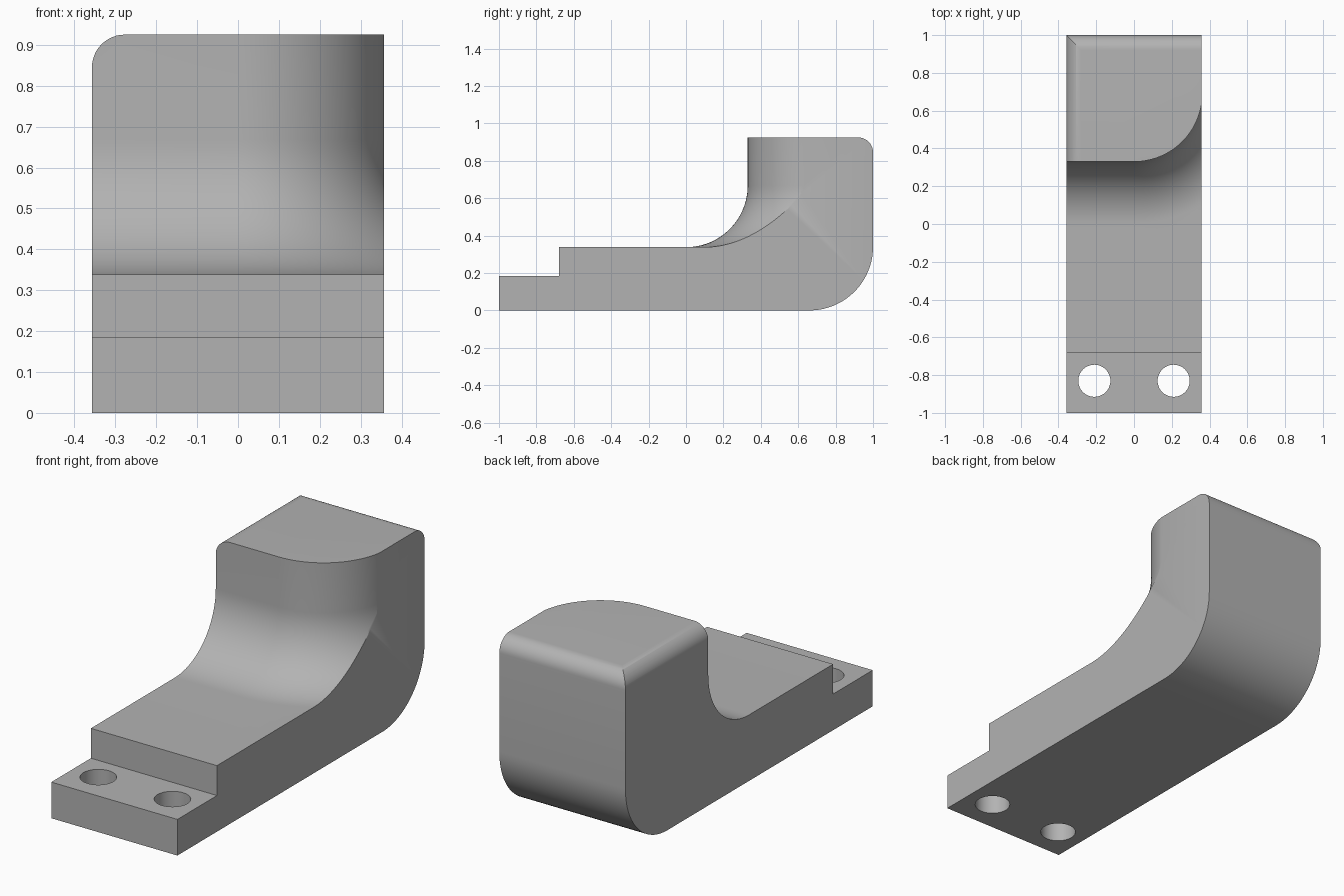
import bpy, bmesh, math
from mathutils import Vector

if "Cube" in bpy.data.objects:
    bpy.data.objects.remove(bpy.data.objects["Cube"], do_unlink=True)

HALF_W, TOP, DECK = 0.357, 0.925, 0.338
FILLET = 0.33        # concave sweep between deck and column
CORNER = 0.362       # plan radius of the column corner
WALL_Y = 0.33        # front wall of the column

grey = bpy.data.materials.new("plain grey")
grey.use_nodes = True
grey.diffuse_color = (0.45, 0.45, 0.45, 1)
grey.node_tree.nodes["Principled BSDF"].inputs["Base Color"].default_value = (0.45, 0.45, 0.45, 1)


def arc(cx, cy, r, start, end, n=20):
    angles = [math.radians(start + (end - start) * i / n) for i in range(n + 1)]
    return [(cx + r * math.cos(a), cy + r * math.sin(a)) for a in angles]


def loft(name, rings):
    """Closed solid from a row of matching closed rings."""
    bm = bmesh.new()
    rows = [[bm.verts.new(p) for p in ring] for ring in rings]
    for a, b in zip(rows, rows[1:]):
        for i in range(len(a)):
            j = (i + 1) % len(a)
            bm.faces.new((a[i], a[j], b[j], b[i]))
    bm.faces.new(rows[0])
    bm.faces.new(rows[-1])
    bmesh.ops.recalc_face_normals(bm, faces=bm.faces)
    mesh = bpy.data.meshes.new(name)
    bm.to_mesh(mesh)
    bm.free()
    mesh.materials.append(grey)
    obj = bpy.data.objects.new(name, mesh)
    bpy.context.collection.objects.link(obj)
    return obj


def combine(target, tool, operation):
    mod = target.modifiers.new(operation, "BOOLEAN")
    mod.operation, mod.solver, mod.object = operation, "EXACT", tool
    bpy.ops.object.select_all(action="DESELECT")
    bpy.context.view_layer.objects.active = target
    target.select_set(True)
    bpy.ops.object.modifier_apply(modifier=mod.name)
    bpy.data.objects.remove(tool, do_unlink=True)


# Side profile: stepped front tab, rounded back edges
side = [(-1, 0)] + arc(0.66, 0.34, 0.34, -90, 0) + arc(0.92, TOP - 0.08, 0.08, 0, 90, 12)
side += [(-0.68, TOP), (-0.68, 0.185), (-1, 0.185)]
body = loft("bracket_body", [[(x, y, z) for y, z in side] for x in (-HALF_W, HALF_W)])

# Front profile: rounds the top edge on one side
front = [(-HALF_W, -0.2), (0.6, -0.2), (0.6, 1.2), (-0.277, 1.2)]
front = [(-HALF_W, -0.2), (0.6, -0.2), (0.6, TOP + 0.0002)]
front += arc(-HALF_W + 0.08, TOP - 0.08, 0.0802, 90, 180, 12)
edge_tool = loft("edge_tool", [[(x, y, z) for x, z in front] for y in (-1.5, 1.5)])
combine(body, edge_tool, "INTERSECT")

# Concave fillet section swept along the wall and round the column corner
section = [(0, 1.3)] + arc(FILLET, DECK + FILLET, FILLET, 180, 270, 24) + [(2, DECK), (2, 1.3)]
centre = Vector((0, WALL_Y + CORNER, 0))
path = [(Vector((-1, WALL_Y, 0)), Vector((0, -1, 0)))]
for c, s in arc(0, 0, 1, -90, -3, 28):
    n = Vector((c, s, 0))
    path.append((centre + n * CORNER, n))
sweep_tool = loft("sweep_tool", [[p + n * d + Vector((0, 0, z)) for d, z in section] for p, n in path])
combine(body, sweep_tool, "DIFFERENCE")

# Two mounting holes through the tab
for x in (-0.21, 0.21):
    circle = arc(x, -0.83, 0.085, 0, 360, 48)[:-1]
    hole = loft("hole_tool", [[(px, py, z) for px, py in circle] for z in (-0.5, 0.5)])
    combine(body, hole, "DIFFERENCE")

bpy.ops.object.select_all(action="DESELECT")
bpy.context.view_layer.objects.active = body
body.select_set(True)
bpy.ops.object.shade_smooth_by_angle(angle=math.radians(30))
